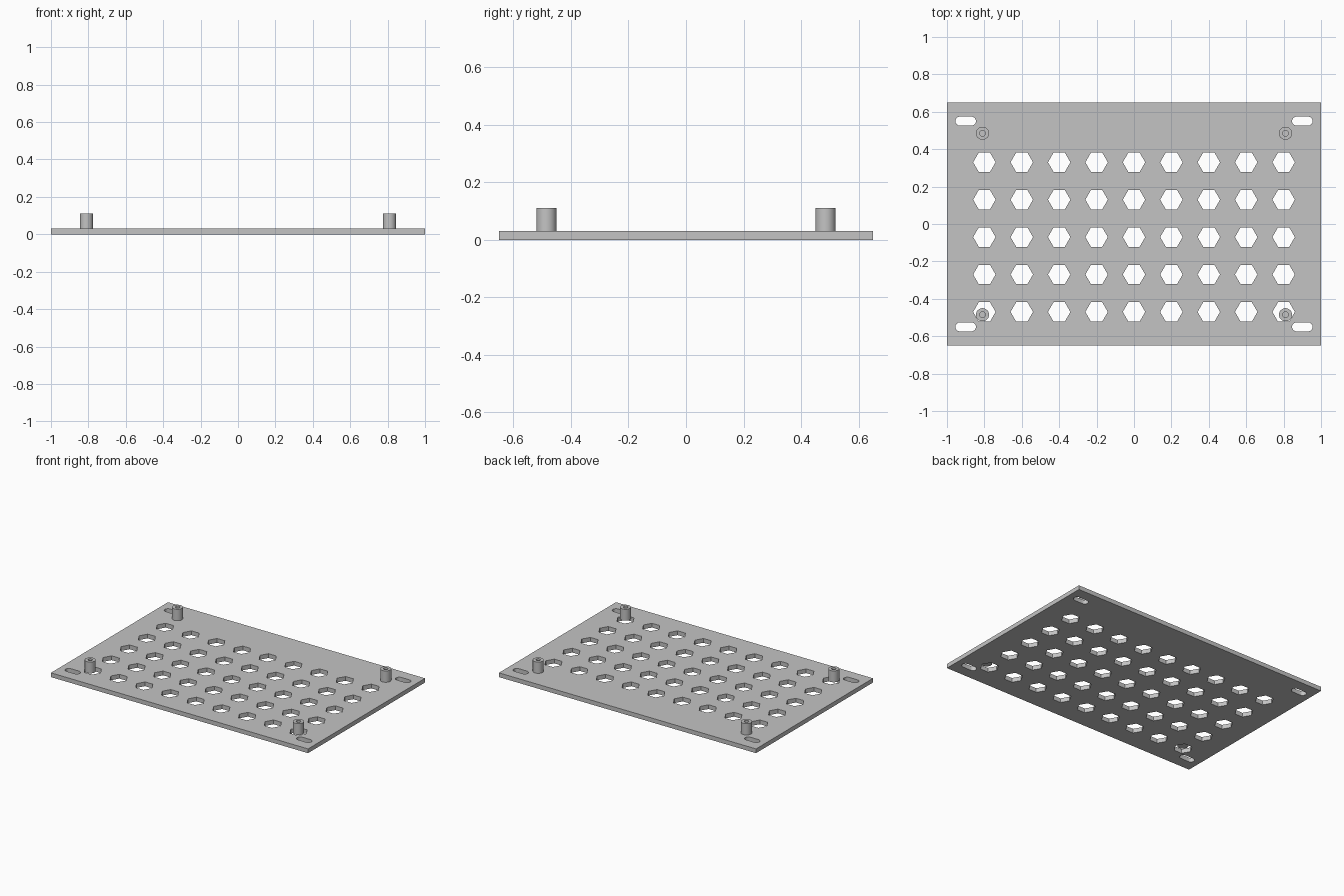
import bpy
import bmesh
from math import cos, sin, pi, radians
from mathutils import Vector

cube = bpy.data.objects.get("Cube")
if cube:
    bpy.data.objects.remove(cube, do_unlink=True)

THICK = 0.03
TOP = 0.11

grey = bpy.data.materials.new("plain grey")
grey.use_nodes = True
grey.diffuse_color = (0.55, 0.55, 0.55, 1)
grey.node_tree.nodes["Principled BSDF"].inputs["Base Color"].default_value = grey.diffuse_color


def select_only(obj):
    bpy.ops.object.select_all(action='DESELECT')
    obj.select_set(True)
    bpy.context.view_layer.objects.active = obj


def arc(cx, cy, r, start, end, steps):
    angles = [start + (end - start) * i / steps for i in range(steps + 1)]
    return [(cx + r * cos(a), cy + r * sin(a)) for a in angles]


def clean(bm):
    bmesh.ops.remove_doubles(bm, verts=bm.verts, dist=0.0001)
    bmesh.ops.recalc_face_normals(bm, faces=bm.faces)


# Plate outline, hexagonal vents and corner mounting slots
loops = [[(-1, -0.65), (1, -0.65), (1, 0.65), (-1, 0.65)]]
for col in range(9):
    for row in range(5):
        loops.append(arc(-0.8 + 0.2 * col, -0.47 + 0.2 * row, 0.06, 0, 2 * pi, 6)[:-1])
for sx in (-1, 1):
    for sy in (-1, 1):
        x, y, half, r = 0.9 * sx, 0.55 * sy, 0.031, 0.024
        loops.append(arc(x + half, y, r, -pi / 2, pi / 2, 12)
                     + arc(x - half, y, r, pi / 2, 3 * pi / 2, 12))

# Perforated plate as a filled, extruded flat curve
curve = bpy.data.curves.new("plate", 'CURVE')
curve.dimensions = '2D'
curve.fill_mode = 'BOTH'
curve.extrude = THICK / 2
for loop in loops:
    spline = curve.splines.new('POLY')
    spline.points.add(len(loop) - 1)
    for point, (x, y) in zip(spline.points, loop):
        point.co = (x, y, 0, 1)
    spline.use_cyclic_u = True
plate = bpy.data.objects.new("plate", curve)
bpy.context.collection.objects.link(plate)
select_only(plate)
bpy.ops.object.convert(target='MESH')
plate = bpy.context.object
bm = bmesh.new()
bm.from_mesh(plate.data)
bmesh.ops.translate(bm, verts=bm.verts, vec=(0, 0, THICK / 2))
clean(bm)
bm.to_mesh(plate.data)
bm.free()
plate.data.materials.clear()
plate.data.materials.append(grey)
bpy.ops.object.shade_smooth_by_angle(angle=radians(30))

# Standoff: a turned post with a blind screw hole
profile = [(0, THICK), (0.035, THICK), (0.035, TOP), (0.015, TOP),
           (0.015, 0.04), (0, 0.04)]
bm = bmesh.new()
verts = [bm.verts.new((r, 0, z)) for r, z in profile]
edges = [bm.edges.new(pair) for pair in zip(verts, verts[1:])]
bmesh.ops.spin(bm, geom=verts + edges, cent=Vector(), axis=Vector((0, 0, 1)),
               angle=2 * pi, steps=32)
clean(bm)
post = bpy.data.meshes.new("standoff")
bm.to_mesh(post)
bm.free()
post.materials.append(grey)

for sx, side in ((-1, "right"), (1, "left")):
    for sy, end in ((-1, "front"), (1, "back")):
        obj = bpy.data.objects.new(f"standoff_{end}_{side}", post)
        obj.location = (0.81 * sx, 0.485 * sy, 0)
        bpy.context.collection.objects.link(obj)
select_only(obj)
bpy.ops.object.shade_smooth_by_angle(angle=radians(30))
